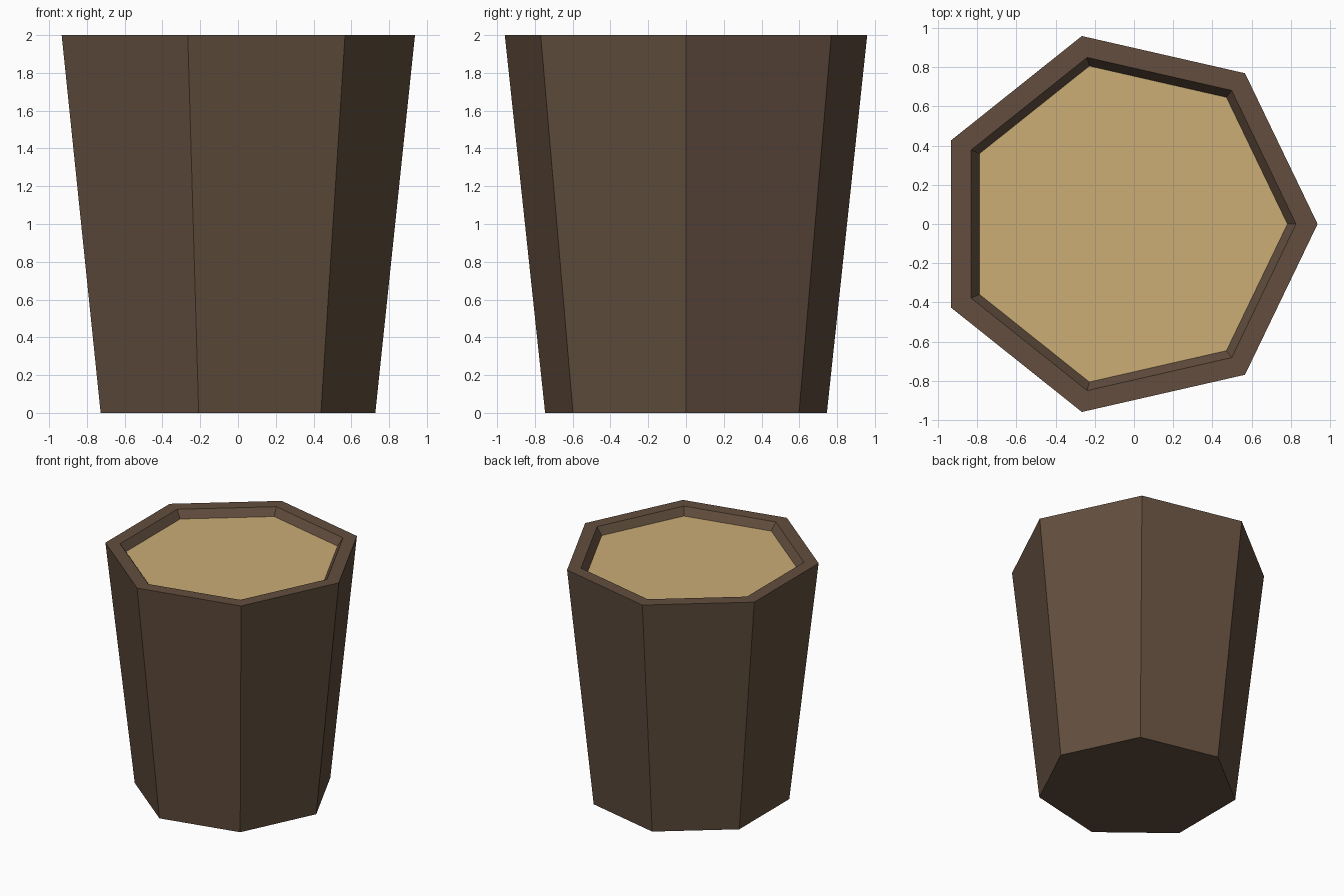
import bpy, bmesh, math

if "Cube" in bpy.data.objects:
    bpy.data.objects.remove(bpy.data.objects["Cube"])

SIDES = 7


def material(name, rgb):
    m = bpy.data.materials.new(name)
    m.diffuse_color = (*rgb, 1)
    m.use_nodes = True
    m.node_tree.nodes["Principled BSDF"].inputs["Base Color"].default_value = m.diffuse_color
    return m


def ring(bm, radius, z, cx):
    step = 2 * math.pi / SIDES
    return [bm.verts.new((cx + radius * math.cos(i * step),
                          radius * math.sin(i * step), z)) for i in range(SIDES)]


def lofted(name, profile, mat, cap_start, cap_end):
    """Join heptagon rings (radius, z, centre x) into one flat-shaded part."""
    bm = bmesh.new()
    rings = [ring(bm, *p) for p in profile]
    for a, b in zip(rings, rings[1:]):
        for i in range(SIDES):
            j = (i + 1) % SIDES
            bm.faces.new((a[i], a[j], b[j], b[i]))
    if cap_start:
        bm.faces.new(rings[0][::-1])
    if cap_end:
        bm.faces.new(rings[-1])
    me = bpy.data.meshes.new(name)
    bm.to_mesh(me)
    bm.free()
    me.materials.append(mat)
    ob = bpy.data.objects.new(name, me)
    bpy.context.collection.objects.link(ob)
    return ob


brown = material("dark brown", (0.122, 0.076, 0.048))
tan = material("pale tan", (0.597, 0.418, 0.178))

# Tapered seven-sided cup: base, outer wall, rim, sloping inner lip
lofted("cup", [(0.765, 0, -0.038), (0.984, 2, -0.047),
               (0.872, 2, -0.045), (0.827, 1.937, -0.044)], brown, True, False)

# Flat filling inside the rim
lofted("filling", [(0.827, 1.937, -0.044)], tan, False, True)
